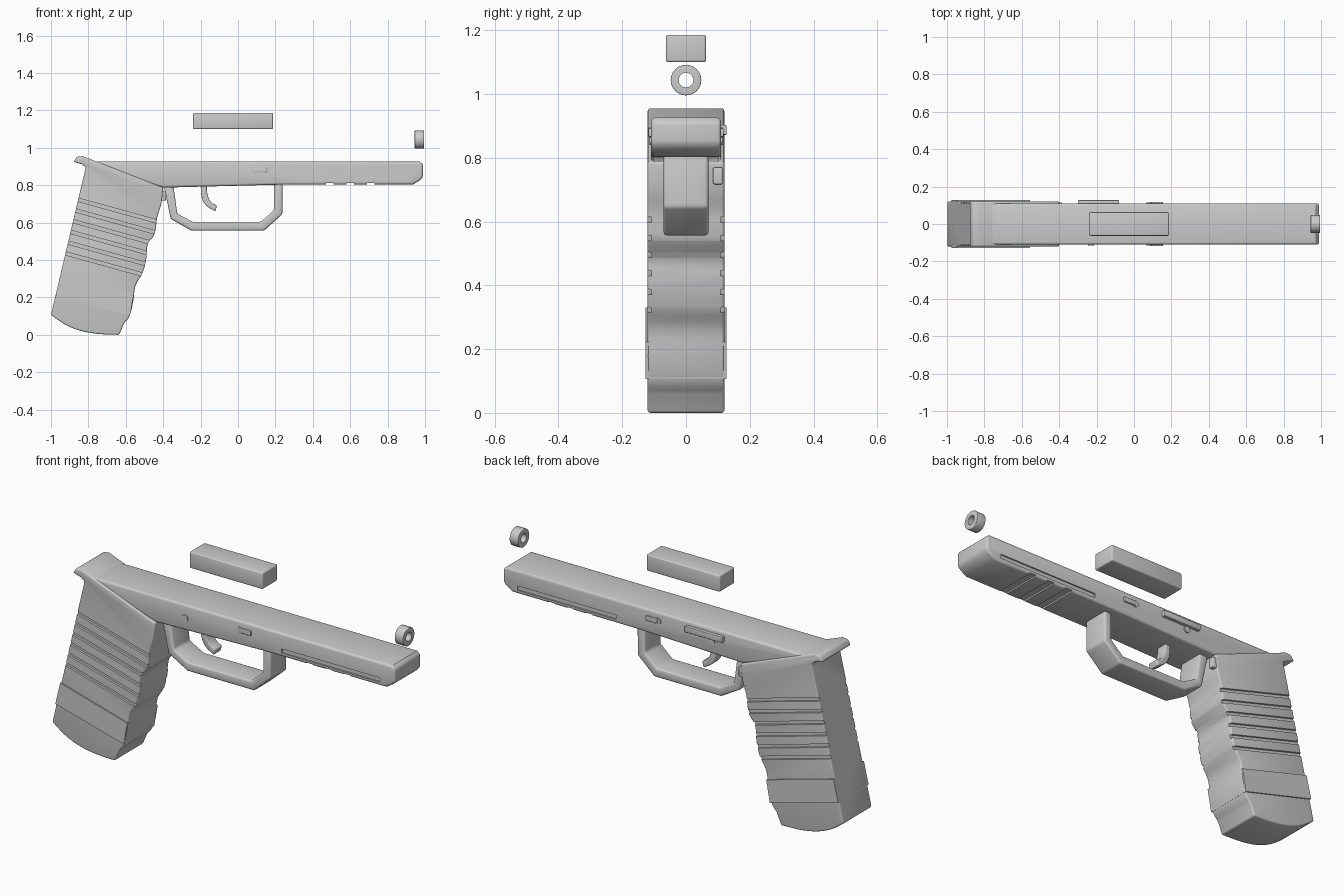
import bpy, bmesh, math
from mathutils import Matrix, Vector

if "Cube" in bpy.data.objects:
    bpy.data.objects.remove(bpy.data.objects["Cube"])


def profile(name, pts, y0, y1, bevel=0.0):
    """Extrude an xz outline from y0 to y1."""
    bm = bmesh.new()
    face = bm.faces.new([bm.verts.new((x, y0, z)) for x, z in pts])
    ext = bmesh.ops.extrude_face_region(bm, geom=[face])
    verts = [v for v in ext['geom'] if isinstance(v, bmesh.types.BMVert)]
    bmesh.ops.translate(bm, verts=verts, vec=(0, y1 - y0, 0))
    bmesh.ops.recalc_face_normals(bm, faces=bm.faces)
    me = bpy.data.meshes.new(name)
    bm.to_mesh(me)
    bm.free()
    ob = bpy.data.objects.new(name, me)
    bpy.context.collection.objects.link(ob)
    if bevel:
        m = ob.modifiers.new("Bevel", 'BEVEL')
        m.width, m.segments = bevel, 3
        m.limit_method, m.angle_limit = 'ANGLE', math.radians(40)
    return ob


def box(name, x0, x1, y0, y1, z0, z1, bevel=0.0):
    return profile(name, [(x0, z0), (x1, z0), (x1, z1), (x0, z1)], y0, y1, bevel)


def select(ob):
    bpy.ops.object.select_all(action='DESELECT')
    ob.select_set(True)
    bpy.context.view_layer.objects.active = ob


def cut(ob, cutters):
    for c in cutters:
        m = ob.modifiers.new("Cut", 'BOOLEAN')
        m.operation, m.object, m.solver = 'DIFFERENCE', c, 'EXACT'
    select(ob)
    bpy.ops.object.convert(target='MESH')
    for c in cutters:
        bpy.data.objects.remove(c)


def smooth_spline(pts, n=4):
    """Catmull-Rom interpolation through the given points."""
    p = [Vector(q) for q in pts]
    p = [2 * p[0] - p[1]] + p + [2 * p[-1] - p[-2]]
    out = []
    for a, b, c, d in zip(p, p[1:], p[2:], p[3:]):
        for i in range(n):
            t = i / n
            out.append(0.5 * (2 * b + (c - a) * t + (2 * a - 5 * b + 4 * c - d) * t**2
                              + (3 * b - a - 3 * c + d) * t**3))
    return [tuple(q) for q in out] + [tuple(pts[-1])]


# Grip with tang, curved base and finger swells
base = smooth_spline([(-1.0, 0.107), (-0.93, 0.058), (-0.85, 0.024), (-0.75, 0.005), (-0.635, 0.0)], 3)
front = smooth_spline([(-0.61, 0.06), (-0.58, 0.1), (-0.56, 0.18), (-0.548, 0.265), (-0.51, 0.33),
                       (-0.49, 0.41), (-0.483, 0.485), (-0.445, 0.54), (-0.432, 0.63),
                       (-0.41, 0.70), (-0.40, 0.787)], 3)
tang = [(-0.83, 0.955), (-0.862, 0.952), (-0.88, 0.925), (-0.835, 0.912), (-0.814, 0.895)]
grip = profile("grip", base + front + tang, -0.12, 0.12, 0.008)

# Grooves across the grip sides
grooves = []
for i in range(6):
    z = 0.725 - 0.061 * i
    for s in (-1, 1):
        grooves.append(profile("groove_cutter", [(-1.05, z + 0.06), (-0.3, z - 0.147),
                                                 (-0.3, z - 0.165), (-1.05, z + 0.042)],
                               s * 0.109, s * 0.14))
cut(grip, grooves)

# Raised band near the base of the grip
profile("grip_band", [(-0.975, 0.213), (-0.947, 0.33), (-0.556, 0.222), (-0.577, 0.106)],
        -0.127, 0.127)

# Long upper frame with side rails and underside slots cut in
frame = profile("frame", [(-0.83, 0.905), (-0.76, 0.926), (0.972, 0.926), (0.99, 0.912), (0.99, 0.845),
                          (0.975, 0.828), (0.937, 0.804), (0.23, 0.803), (-0.40, 0.787)],
                -0.11, 0.11, 0.012)
cutters = [box("rail_cutter", 0.33, 0.905, s * 0.103, s * 0.13, 0.823, 0.845) for s in (-1, 1)]
cutters += [box("slot_cutter", x - 0.02, x + 0.02, -0.2, 0.2, 0.75, 0.811)
            for x in (0.49, 0.60, 0.71)]
cut(frame, cutters)

# Trigger guard loop
outer = [(-0.395, 0.79), (-0.36, 0.62), (-0.25, 0.557), (0.14, 0.557), (0.237, 0.645), (0.237, 0.81)]
inner = [(0.193, 0.81), (0.193, 0.667), (0.122, 0.604), (-0.243, 0.604), (-0.325, 0.648), (-0.345, 0.795)]
profile("trigger_guard", outer + inner, -0.07, 0.07, 0.01)

# Curved trigger
rear = smooth_spline([(-0.20, 0.80), (-0.194, 0.735), (-0.17, 0.69), (-0.122, 0.66)])
fore = smooth_spline([(-0.112, 0.69), (-0.143, 0.71), (-0.162, 0.745), (-0.168, 0.80)])
profile("trigger", rear + fore, -0.03, 0.03, 0.005)

# Side button, lever and latches
box("release_button", -0.425, -0.385, 0.085, 0.115, 0.717, 0.77, 0.005)
box("side_lever", -0.30, -0.08, 0.10, 0.127, 0.872, 0.903, 0.003)


def disc(x, z, r):
    return [(x + r * math.cos(i * math.tau / 24), z + r * math.sin(i * math.tau / 24)) for i in range(24)]


profile("cross_pin", disc(-0.23, 0.858, 0.017), -0.115, 0.115)
profile("latch_pin", disc(0.085, 0.88, 0.017), -0.115, 0.115)
for side, s in (("right", -1), ("left", 1)):
    box("latch_" + side, 0.085, 0.155, s * 0.10, s * 0.118, 0.867, 0.893, 0.003)

# Loose block floating above
box("floating_block", -0.24, 0.187, -0.063, 0.063, 1.10, 1.186, 0.007)

# Loose ring floating above the nose
ring = profile("floating_ring", disc(0, 0, 0.048), -0.025, 0.025, 0.003)
cut(ring, [profile("ring_cutter", disc(0, 0, 0.023), -0.1, 0.1)])
ring.data.transform(Matrix.Translation((0.97, 0, 1.044)) @ Matrix.Rotation(math.pi / 2, 4, 'Z'))

# Apply bevels and shade
for ob in list(bpy.context.collection.objects):
    select(ob)
    bpy.ops.object.convert(target='MESH')
    bpy.ops.object.shade_smooth_by_angle(angle=math.radians(35))
